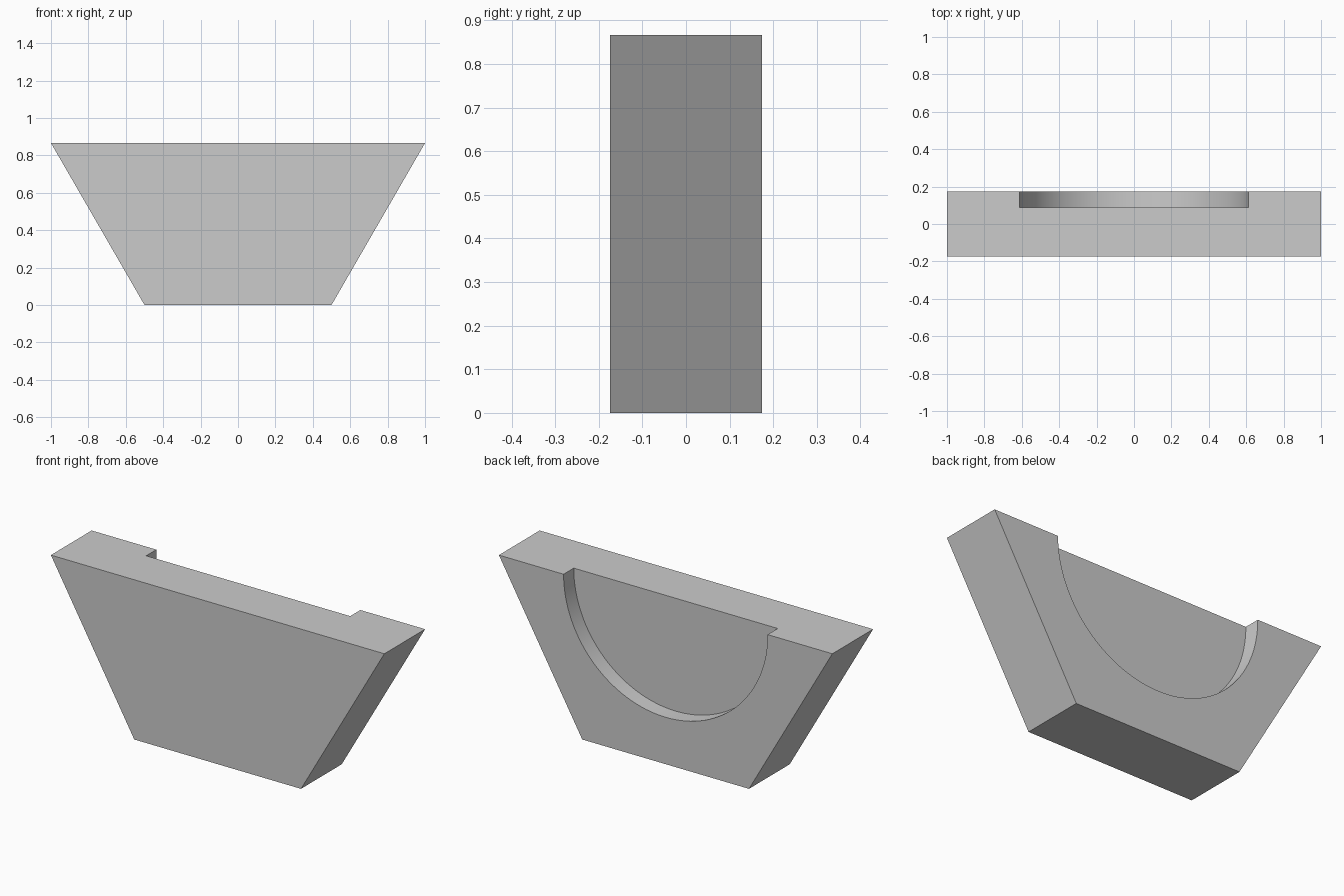
import bpy, bmesh, math

if "Cube" in bpy.data.objects:
    bpy.data.objects.remove(bpy.data.objects["Cube"])

HEIGHT = math.sqrt(3) / 2
HALF_DEPTH = 0.1745
FLOOR_Y = 0.0875
RADIUS = 0.612

# Half-hexagon block, extruded from front to back
bm = bmesh.new()
profile = [(-0.5, 0), (0.5, 0), (1, HEIGHT), (-1, HEIGHT)]
face = bm.faces.new([bm.verts.new((x, -HALF_DEPTH, z)) for x, z in profile])
ext = bmesh.ops.extrude_face_region(bm, geom=[face])
bmesh.ops.translate(bm, vec=(0, 2 * HALF_DEPTH, 0),
                    verts=[g for g in ext["geom"] if isinstance(g, bmesh.types.BMVert)])
bmesh.ops.recalc_face_normals(bm, faces=bm.faces)
mesh = bpy.data.meshes.new("block")
bm.to_mesh(mesh)
bm.free()
block = bpy.data.objects.new("block", mesh)
bpy.context.collection.objects.link(block)

# Round cutter centred on the top edge, sunk into the back face
cut_depth = 0.3
bpy.ops.mesh.primitive_cylinder_add(
    vertices=128, radius=RADIUS, depth=cut_depth,
    location=(0, FLOOR_Y + cut_depth / 2, HEIGHT), rotation=(math.pi / 2, 0, 0))
cutter = bpy.context.object
cutter.name = "recess_cutter"
cutter.hide_render = True

# Half-round recess
recess = block.modifiers.new("recess", "BOOLEAN")
recess.operation = "DIFFERENCE"
recess.solver = "EXACT"
recess.object = cutter
bpy.ops.object.select_all(action="DESELECT")
block.select_set(True)
bpy.context.view_layer.objects.active = block
bpy.ops.object.modifier_apply(modifier=recess.name)
bpy.data.objects.remove(cutter)

# Smooth curved wall, sharp edges elsewhere
bpy.ops.object.shade_smooth_by_angle(angle=math.radians(30))
